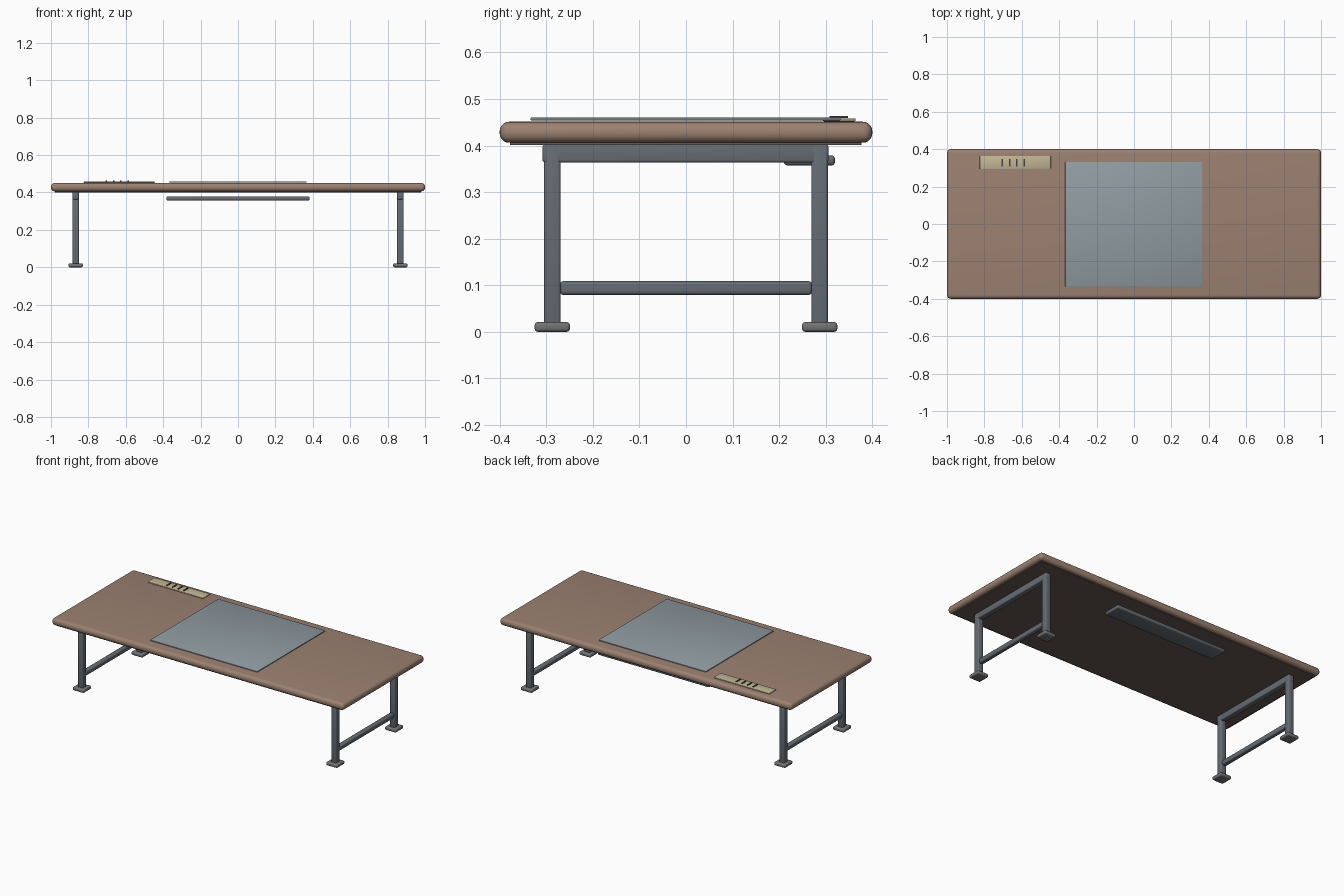
import bpy, bmesh
from mathutils import Vector

if "Cube" in bpy.data.objects:
    bpy.data.objects.remove(bpy.data.objects["Cube"])


def material(name, rgb):
    m = bpy.data.materials.new(name)
    m.diffuse_color = (*rgb, 1)
    m.use_nodes = True
    m.node_tree.nodes["Principled BSDF"].inputs["Base Color"].default_value = m.diffuse_color
    return m


WOOD = material("wood", (0.33, 0.22, 0.165))
UNDER = material("dark_wood", (0.13, 0.10, 0.085))
STEEL = material("steel", (0.13, 0.15, 0.17))
FOOT = material("foot_grey", (0.17, 0.17, 0.17))
MAT = material("mat_grey", (0.28, 0.33, 0.36))
CREAM = material("cream", (0.55, 0.47, 0.30))
DARK = material("dark", (0.06, 0.06, 0.055))


def box(name, x, y, z, mat, bevel=0.0, segments=3):
    """Rounded box from (min, max) ranges on each axis."""
    lo, hi = Vector((x[0], y[0], z[0])), Vector((x[1], y[1], z[1]))
    size, mid = hi - lo, (lo + hi) / 2
    bm = bmesh.new()
    bmesh.ops.create_cube(bm, size=1)
    bmesh.ops.scale(bm, vec=size, verts=bm.verts)
    me = bpy.data.meshes.new(name)
    bm.to_mesh(me)
    bm.free()
    ob = bpy.data.objects.new(name, me)
    ob.location = mid
    bpy.context.collection.objects.link(ob)
    me.materials.append(mat)
    if bevel:
        mod = ob.modifiers.new("round", 'BEVEL')
        mod.width, mod.segments = bevel, segments
        bpy.ops.object.select_all(action='DESELECT')
        ob.select_set(True)
        bpy.context.view_layer.objects.active = ob
        bpy.ops.object.modifier_apply(modifier="round")
        bpy.ops.object.shade_smooth_by_angle()
    return ob


# Tabletop with rounded edges and a thin panel underneath
box("tabletop", (-1, 1), (-0.4, 0.4), (0.406, 0.451), WOOD, 0.02, 5)
box("underside_panel", (-0.978, 0.978), (-0.378, 0.377), (0.401, 0.408), UNDER)

# Two leg frames: posts, feet, top rail and lower stretcher
for sx, side in ((-1, "left"), (1, "right")):
    cx = sx * 0.868
    for sy, end in ((-1, "front"), (1, "back")):
        cy = sy * 0.287
        box(f"{side}_{end}_leg", (cx - 0.018, cx + 0.018),
            (cy - 0.018, cy + 0.018), (0.015, 0.402), STEEL, 0.006)
        box(f"{side}_{end}_foot", (cx - 0.038, cx + 0.038),
            (cy - 0.038, cy + 0.038), (0, 0.021), FOOT, 0.007)
    box(f"{side}_top_rail", (cx - 0.018, cx + 0.018),
        (-0.308, 0.306), (0.363, 0.402), STEEL, 0.006)
    box(f"{side}_stretcher", (cx - 0.015, cx + 0.015),
        (-0.271, 0.271), (0.079, 0.109), STEEL, 0.008)

# Cable tray hung below the back of the top
box("cable_tray", (-0.383, 0.383), (0.21, 0.32), (0.357, 0.379), STEEL, 0.008)

# Desk mat
box("desk_mat", (-0.368, 0.366), (-0.334, 0.332), (0.454, 0.460), MAT, 0.002, 2)

# Pale strip at the back left with four small bars
box("control_strip", (-0.825, -0.445), (0.294, 0.364), (0.452, 0.458), CREAM, 0.002, 2)
for i in range(4):
    bx = -0.704 + i * 0.039
    box(f"strip_bar_{i + 1}", (bx - 0.004, bx + 0.004), (0.308, 0.348),
        (0.459, 0.463), DARK)
